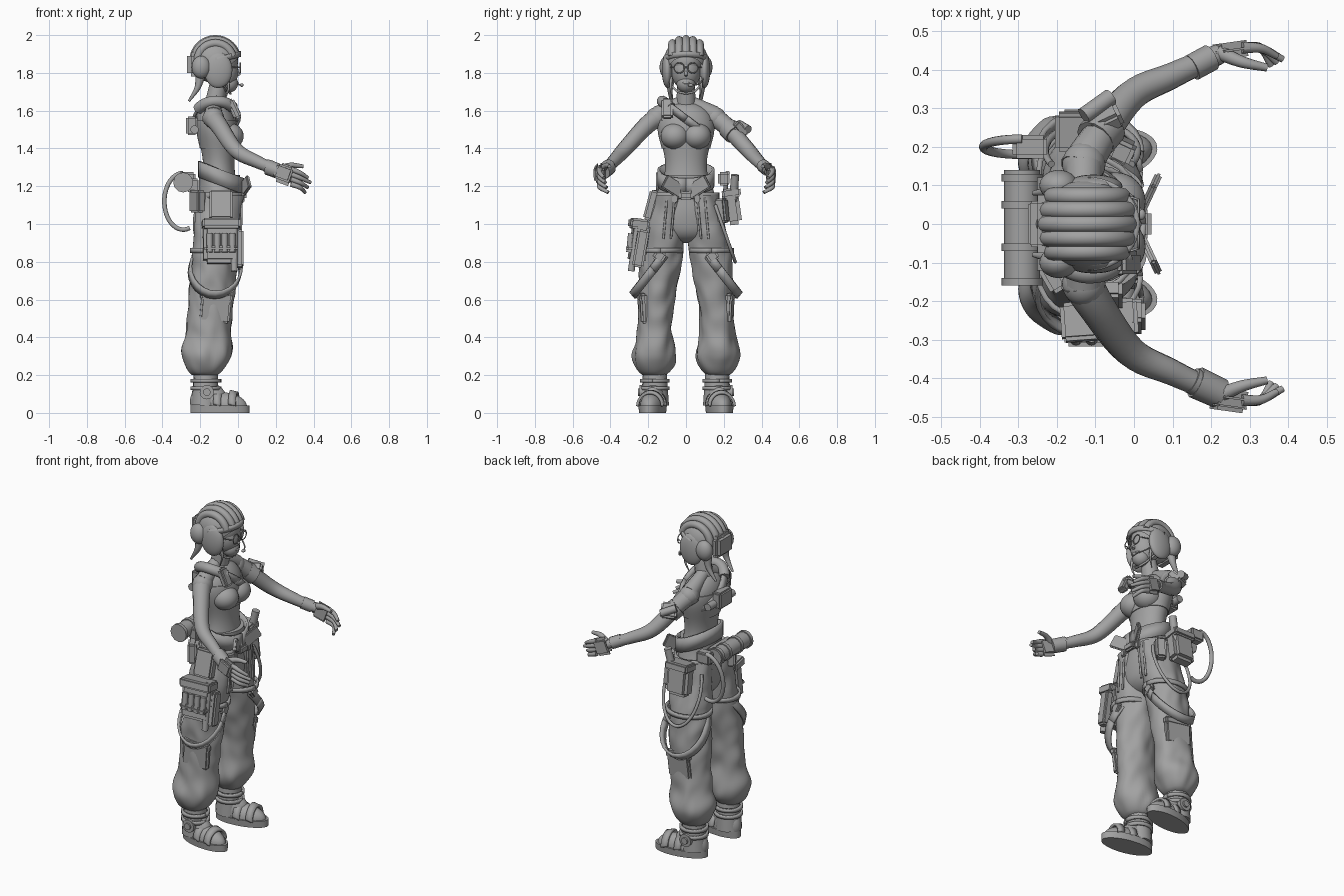
import bpy, bmesh, math
from mathutils import Vector, Matrix, noise

if "Cube" in bpy.data.objects:
    bpy.data.objects.remove(bpy.data.objects["Cube"])

GREY = (.36, .36, .36, 1)
mat = bpy.data.materials.new("plain_grey")
mat.use_nodes = True
mat.diffuse_color = GREY
mat.node_tree.nodes["Principled BSDF"].inputs["Base Color"].default_value = GREY


def finish(name, mesh):
    obj = bpy.data.objects.new(name, mesh)
    bpy.context.scene.collection.objects.link(obj)
    mesh.materials.clear()
    mesh.materials.append(mat)
    bpy.ops.object.select_all(action="DESELECT")
    obj.select_set(True)
    bpy.context.view_layer.objects.active = obj
    bpy.ops.object.shade_smooth_by_angle(angle=math.radians(45))
    return obj


def from_bm(name, bm):
    bmesh.ops.recalc_face_normals(bm, faces=bm.faces)
    mesh = bpy.data.meshes.new(name)
    bm.to_mesh(mesh)
    bm.free()
    return finish(name, mesh)


def arc(centre, u, v, start=0, end=360, count=24):
    """Points on an ellipse spanned by the vectors u and v."""
    angles = [math.radians(start + (end - start) * i / count) for i in range(count + 1)]
    return [Vector(centre) + Vector(u) * math.cos(a) + Vector(v) * math.sin(a) for a in angles]


def smooth(points, steps=6):
    """Catmull-Rom resampling of a path."""
    p = [Vector(q) for q in points]
    p = [p[0] * 2 - p[1]] + p + [p[-1] * 2 - p[-2]]
    out = []
    for a, b, c, d in zip(p, p[1:], p[2:], p[3:]):
        for t in [i / steps for i in range(steps)]:
            out.append(b + ((c - a) * t + (a * 2 - b * 5 + c * 4 - d) * t * t
                            + (b * 3 - a - c * 3 + d) * t ** 3) / 2)
    return out + [p[-2]]


def loft(name, bottom, top, profile, side=1, folds=0, rows=30, seg=48):
    """Stack ellipses; profile(z) gives x, y, x radius and y radius."""
    bm = bmesh.new()
    loops = []
    for row in range(rows + 1):
        z = bottom + (top - bottom) * row / rows
        x, y, rx, ry = profile(z)
        loop = []
        for i in range(seg):
            c, s = math.cos(math.tau * i / seg), math.sin(math.tau * i / seg)
            k = 1 + folds * noise.noise(Vector((c * 2 + side, s, z * 10 + c)))
            loop.append(bm.verts.new((x + rx * k * c, side * (y + ry * k * s), z)))
        loops.append(loop)
    for low, high in zip(loops, loops[1:]):
        for i in range(seg):
            bm.faces.new((low[i - 1], low[i], high[i], high[i - 1]))
    bm.faces.new(loops[0])
    bm.faces.new(loops[-1])
    return from_bm(name, bm)


def tube(name, points, start, end=None, side=1):
    """Round sweep whose radius runs from start to end."""
    end = end or start
    curve = bpy.data.curves.new(name, "CURVE")
    curve.dimensions, curve.bevel_depth, curve.bevel_resolution = "3D", 1, 4
    curve.use_fill_caps = True
    poly = curve.splines.new("POLY")
    poly.points.add(len(points) - 1)
    for i, (point, (x, y, z)) in enumerate(zip(poly.points, points)):
        point.co = (x, y * side, z, 1)
        point.radius = start + (end - start) * i / (len(points) - 1)
    temp = bpy.data.objects.new(name, curve)
    bpy.context.scene.collection.objects.link(temp)
    bpy.context.view_layer.update()
    graph = bpy.context.evaluated_depsgraph_get()
    mesh = bpy.data.meshes.new_from_object(temp.evaluated_get(graph))
    bpy.data.objects.remove(temp)
    return finish(name, mesh)


def ribbon(name, points, wide, side=1):
    """Flat strap along a path, wide across the given vector."""
    bm = bmesh.new()
    half = Vector(wide) / 2
    rows = [[bm.verts.new(p + d) for d in (-half, half)] for p in points]
    for a, b in zip(rows, rows[1:]):
        bm.faces.new((a[0], b[0], b[1], a[1]))
    bmesh.ops.scale(bm, vec=(1, side, 1), verts=bm.verts)
    obj = from_bm(name, bm)
    solid = obj.modifiers.new("thickness", "SOLIDIFY")
    solid.thickness, solid.offset = .014, 0
    return obj


def box(name, location, size, turn=(0, 0, 0), bevel=.01):
    bm = bmesh.new()
    bmesh.ops.create_cube(bm, size=1, matrix=Matrix.Diagonal((*size, 1)))
    bmesh.ops.bevel(bm, geom=bm.edges[:], offset=bevel, segments=2, affect="EDGES")
    obj = from_bm(name, bm)
    obj.location, obj.rotation_euler = location, [math.radians(a) for a in turn]
    return obj


def ball(name, location, size, cut_at=None, cut_normal=(0, 0, 1)):
    bm = bmesh.new()
    bmesh.ops.create_uvsphere(bm, u_segments=32, v_segments=20, radius=1,
                              matrix=Matrix.Translation(location) @ Matrix.Diagonal((*size, 1)))
    if cut_at:
        bmesh.ops.bisect_plane(bm, geom=bm.verts[:] + bm.edges[:] + bm.faces[:],
                               plane_co=cut_at, plane_no=cut_normal, clear_inner=True)
    return from_bm(name, bm)


def torso(z, grow=0):
    t = (z - 1.2) / .45
    wave = math.sin(math.tau * t)
    close = math.sqrt(max(.02, 1 - t ** 9))
    return -.1 - .03 * t ** 2, 0, (.095 - .012 * wave) * close + grow, (.13 - .02 * wave) * close + grow


def seat(z):
    t = (1.26 - z) / .36
    close = math.sqrt(max(.02, 1 - t ** 6))
    return -.1, 0, (.108 + .01 * t) * close, (.125 + .09 * t) * close


def leg(z):
    t = (z - .2) / .95
    cuff = 1 - .45 * (1 - t) ** 24
    bulge = .014 * math.exp(-((z - .3) / .07) ** 2)
    ry = .1 + .01 * math.cos(3 * math.pi * t) + bulge
    return -.175 + .08 * t, .17 - .09 * t * t, (.12 + bulge) * cuff, ry * cuff


# Torso, cropped top, neck and face
loft("torso", 1.2, 1.65, torso)
loft("cropped_top", 1.4, 1.55, lambda z: torso(z, .005))
tube("neck", [(-.135, 0, 1.58), (-.1, 0, 1.76)], .055, .045)
ball("skull", (-.1, 0, 1.86), (.1, .09, .1))
ball("face", (-.078, 0, 1.81), (.08, .078, .1))
ball("jaw", (-.05, 0, 1.745), (.05, .05, .05))
tube("nose", [(-.01, 0, 1.82), (.006, 0, 1.785)], .006, .009)
ball("lips", (-.005, 0, 1.747), (.008, .018, .007))

# Padded helmet with five ridges
dome = Vector((-.12, 0, 1.865))
ball("helmet_shell", dome, (.13, .115, .12), (-.03, 0, 1.85), (-.9, 0, 1))
for i in range(-2, 3):
    k = math.sqrt(1 - (i / 3.4) ** 2)
    tube("helmet_ridge", arc(dome + Vector((0, i * .036, 0)), (.115 * k, 0, 0), (0, 0, .113 * k), 15, 190), .022)
ribbon("helmet_brim", arc(dome, (.128, 0, .035), (0, .115, 0), -90, 90), (0, 0, .03))
box("helmet_rear_pad", (-.235, 0, 1.845), (.07, .15, .13), bevel=.02)

for name, s in (("right_", -1), ("left_", 1)):
    ball(name + "bust", (-.048, s * .058, 1.465), (.078, .076, .07))
    ball(name + "ear_pad", (-.105, s * .098, 1.815), (.075, .03, .095))
    ball(name + "ear_cup", (-.195, s * .1, 1.83), (.05, .04, .06))
    tube(name + "chin_strap", [(-.08, .085, 1.74), (-.05, .045, 1.7), (-.04, 0, 1.69)], .006, side=s)

    # Round spectacles and loose hair
    tube(name + "lens_rim", arc((.012, .036, 1.826), (0, .027, 0), (0, 0, .027)), .003, side=s)
    tube(name + "spectacle_arm", [(.012, .063, 1.83), (-.07, .09, 1.83)], .003, side=s)
    tube(name + "hair_tail", smooth([(-.2, .08, 1.78), (-.215, .085, 1.72), (-.26, .08, 1.65)]), .026, .006, s)
    tube(name + "hair_lock", smooth([(-.06, .08, 1.78), (-.05, .08, 1.72), (-.07, .07, 1.66)]), .01, .003, s)

    # Sloping shoulder, arm, hand and fingers
    tube(name + "shoulder_slope", [(-.13, .02, 1.645), (-.13, .15, 1.575)], .036, .05, s)
    ball(name + "shoulder", (-.13, s * .155, 1.562), (.056, .058, .056))
    tube(name + "arm", smooth([(-.14, .14, 1.57), (-.1, .21, 1.52), (-.01, .33, 1.39),
                               (.1, .385, 1.33), (.22, .44, 1.28)]), .055, .027, s)
    tube(name + "wrist_band", [(.15, .405, 1.31), (.2, .432, 1.288)], .035, side=s)
    box(name + "palm", (.25, s * .45, 1.262), (.105, .042, .105), (0, 20, s * 8), .018)
    for i in range(4):
        z = 1.29 - .026 * i
        reach = .385 - .015 * abs(i - 1)
        tube(name + "finger", smooth([(.28, .457, z), (.33, .455, z - .02), (reach, .435 - .008 * i, z - .045)]),
             .015, .009, s)
    tube(name + "thumb", smooth([(.22, .445, 1.29), (.28, .42, 1.31), (.345, .405, 1.305)]), .02, .01, s)

    # Baggy trouser leg with shin pocket, seams and straps
    loft(name + "trouser_leg", .2, 1.15, leg, s, folds=.12, rows=60)
    box(name + "shin_pocket", (-.12, s * .23, .55), (.16, .035, .14), (s * -3, 5, s * -6))
    box(name + "pocket_flap", (-.115, s * .235, .615), (.17, .04, .045), (s * -3, 5, s * -6))
    for y in (.06, .1):
        tube(name + "front_seam", [(.02, y, 1.14), (.015, y + .02, .92)], .006, side=s)
    ribbon(name + "thigh_strap", arc((-.115, .135, .86), (.132, 0, 0), (0, .112, 0)), (0, 0, .025), s)
    box(name + "strap_buckle", (.005, s * .14, .83), (.03, .06, .06), (s * 35, 0, 0))
    ribbon(name + "hanging_strap", arc((-.12, .175, .76), (.135, 0, 0), (0, .105, -.135)), (.01, .03, .035), s)

    # Buckled shoe, toes turned slightly out
    shoe = [loft(name + "shoe_sole", 0, .04, lambda z: (.075, 0, .158, .068 + z / 9), rows=4),
            ball(name + "shoe_upper", (.072, 0, .035), (.148, .064, .075), (0, 0, .035)),
            ball(name + "shoe_instep", (.015, 0, .06), (.1, .062, .1), (0, 0, .04)),
            tube(name + "shoe_ankle", [(-.005, 0, .04), (0, 0, .21)], .075, .064)]
    for x in (.07, .15):
        shoe.append(ribbon(name + "shoe_strap", arc((x, 0, .04), (0, .066, 0), (0, 0, .07), 0, 180), (.04, 0, -.01)))
    for z in (.13, .17):
        shoe.append(ribbon(name + "ankle_strap", arc((0, 0, z), (.075, 0, 0), (0, .072, 0)), (0, 0, .02)))
    for part in shoe:
        part.location = (-.17, s * .165, 0)
        part.rotation_euler.z = s * math.radians(9)
    for radius, y in ((.038, .245), (.02, .255)):
        tube(name + "ankle_disc", [(-.165, .2, .11), (-.165, y, .11)], radius, side=s)

    # Folded lapel of the open waistband
    box(name + "waist_lapel", (.035, s * .065, 1.195), (.02, .13, .075), (s * 30, 0, s * -25), .006)
    box(name + "belt_loop", (.025, s * .06, 1.14), (.02, .03, .05), bevel=.005)

# Trouser seat, waistband, belt
loft("trouser_seat", .9, 1.26, seat, folds=.04)
ribbon("waistband", arc((-.09, 0, 1.245), (.115, 0, -.045), (0, .145, 0)), (0, 0, .085))
ribbon("hip_belt", arc((-.1, 0, 1.15), (.125, 0, 0), (0, .17, 0)), (0, 0, .035))
box("belt_buckle", (.03, 0, 1.15), (.03, .075, .045))
tube("spectacle_bridge", [(.014, -.01, 1.83), (.014, .01, 1.83)], .003)
tube("microphone_arm", smooth([(-.07, .1, 1.79), (-.01, .075, 1.745), (.02, .03, 1.735)]), .004)
ball("microphone", (.02, .025, 1.735), (.01, .014, .009))

# Shoulder harness with padded roll and back box
sling = (-.115, 0, 1.555), (.115, 0, 0), (0, -.125, .095)
ribbon("shoulder_harness", arc(*sling), (.02, .02, .03))
tube("shoulder_roll", arc(*sling, 40, 145), .03)
box("shoulder_clip", (-.02, -.1, 1.61), (.04, .06, .11), (0, -25, 0))
box("back_box", (-.245, 0, 1.52), (.06, .12, .1))
tube("back_bar", [(-.23, -.12, 1.5), (-.23, .12, 1.5)], .022)

# Left arm pouch and right gauntlet
box("arm_pouch", (-.08, .275, 1.5), (.09, .05, .09), (40, 0, 25))
tube("arm_canister", [(-.13, .28, 1.53), (-.06, .33, 1.5)], .022)
tube("arm_band", [(-.1, .22, 1.51), (-.07, .255, 1.475)], .055)
tube("glove_cuff", [(.16, -.41, 1.3), (.225, -.44, 1.275)], .042, .04)
box("glove_plate", (.24, -.472, 1.27), (.09, .025, .08), (0, 20, -8))

# Roll, valve and hose behind the hips
tube("gear_roll", [(-.29, -.16, 1.22), (-.29, .14, 1.22)], .047)
for y in (-.15, -.06, .05, .12):
    tube("roll_collar", [(-.29, y - .01, 1.22), (-.29, y + .01, 1.22)], .053)
box("roll_mount", (-.235, 0, 1.2), (.06, .2, .08))
box("hose_valve", (-.27, .2, 1.24), (.09, .06, .07))
tube("hose", arc((-.29, .2, 1.12), (0, .02, .15), (-.1, 0, 0), 0, 200), .012)

# Right thigh pouch with cartridges, and hip pockets
box("thigh_pouch", (-.09, -.25, .9), (.19, .085, .22), (-8, 0, 4), .02)
box("pouch_flap", (-.09, -.25, 1), (.2, .1, .055), (-8, 0, 4))
for i in range(4):
    x = -.15 + .04 * i
    tube("cartridge", [(x, -.3, .85), (x, -.29, .95)], .017)
box("cartridge_band", (-.09, -.295, .87), (.18, .045, .03))
box("thigh_tool", (.005, -.24, .87), (.05, .06, .2), (-10, 0, 0))
tube("tool_handle", [(-.02, -.29, .75), (-.02, -.25, 1.03)], .018)
box("right_hip_pocket", (-.09, -.185, 1.1), (.12, .05, .16), (-15, 0, 0))
box("right_rear_pocket", (-.215, -.13, 1.12), (.05, .1, .12), (0, 0, 30))

# Left hip bag, torch and cable
box("left_hip_bag", (-.13, .245, 1.08), (.14, .085, .17), (8, 0, 0), .02)
box("hip_bag_flap", (-.13, .24, 1.165), (.15, .1, .05), (8, 0, 0))
tube("hip_torch", [(-.09, .25, 1.12), (-.06, .26, 1.26)], .022)
box("left_front_pouch", (-.03, .19, 1.07), (.06, .06, .13), (6, 0, -25))
tube("hip_cable", arc((-.11, .19, 1), (.12, 0, 0), (0, .07, -.2), -30, 210), .009)
